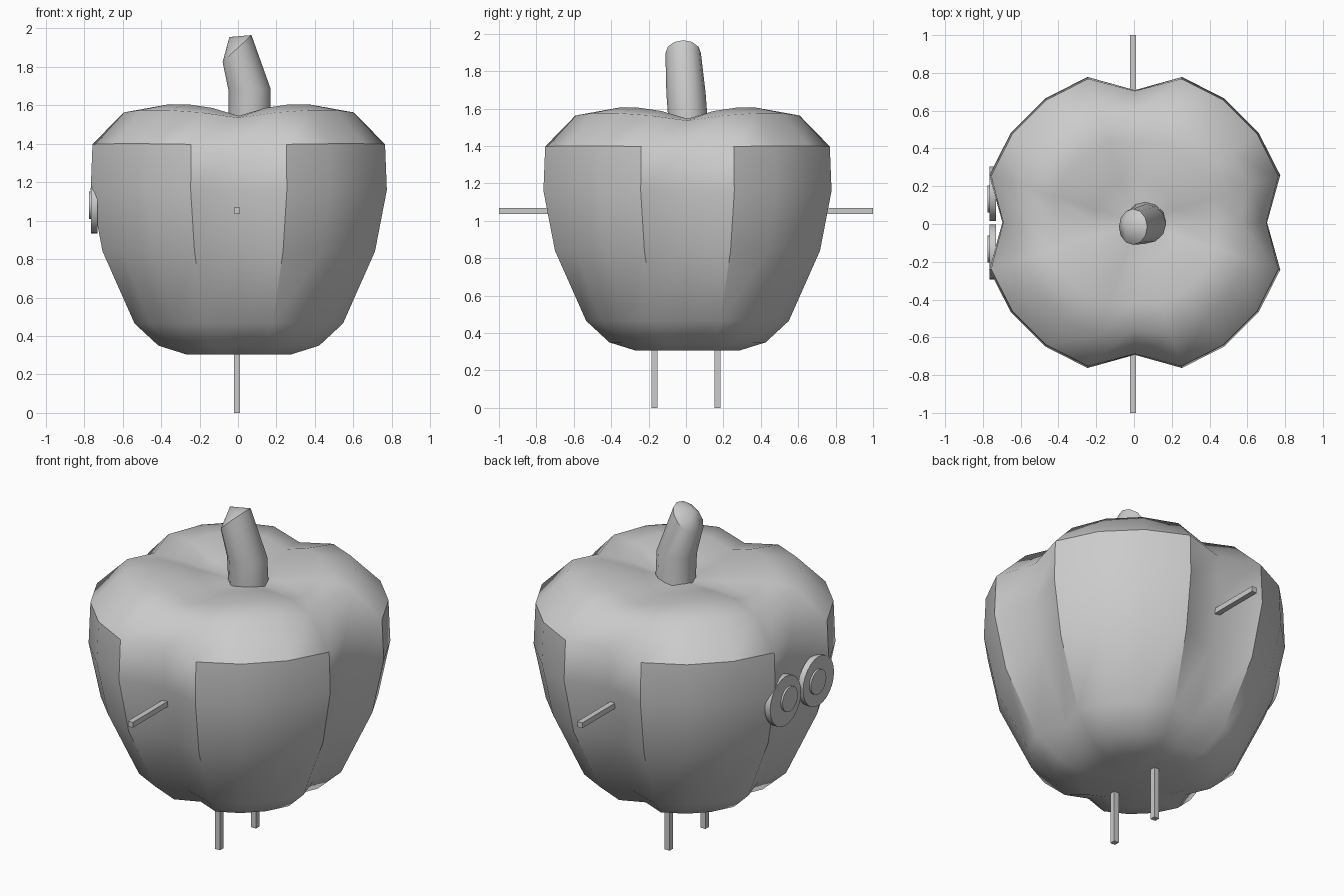
import bpy, bmesh
from math import sin, cos, tau, pi, radians

if "Cube" in bpy.data.objects:
    bpy.data.objects.remove(bpy.data.objects["Cube"])


def finish(name, bm, angle=None):
    bmesh.ops.recalc_face_normals(bm, faces=bm.faces[:])
    me = bpy.data.meshes.new(name)
    bm.to_mesh(me)
    bm.free()
    ob = bpy.data.objects.new(name, me)
    bpy.context.collection.objects.link(ob)
    if angle:
        bpy.ops.object.select_all(action='DESELECT')
        ob.select_set(True)
        bpy.context.view_layer.objects.active = ob
        bpy.ops.object.shade_smooth_by_angle(angle=radians(angle))
    return ob


def loft(name, rings, bottom, top, angle):
    """Skin a stack of point rings, closing each end with a fan."""
    bm = bmesh.new()
    loops = [[bm.verts.new(p) for p in ring] for ring in rings]
    n = len(loops[0])
    for a, b in zip(loops, loops[1:]):
        for i in range(n):
            j = (i + 1) % n
            bm.faces.new((a[i], a[j], b[j], b[i]))
    for loop, tip in ((loops[0], bottom), (loops[-1], top)):
        v = bm.verts.new(tip)
        for i in range(n):
            bm.faces.new((loop[i], loop[(i + 1) % n], v))
    return finish(name, bm, angle)


def box(name, x, y, z):
    bm = bmesh.new()
    bmesh.ops.create_cube(bm, size=1)
    for v in bm.verts:
        v.co = [lo + (c + 0.5) * (hi - lo) for c, (lo, hi) in zip(v.co, (x, y, z))]
    return finish(name, bm)


def disc(name, r, x0, x1, y, z, sides=24):
    rings = [[(x, y + r * cos(tau * i / sides), z + r * sin(tau * i / sides))
              for i in range(sides)] for x in (x0, x1)]
    return loft(name, rings, (x0, y, z), (x1, y, z), 30)


# Four-lobed body: radius, height, groove scale, groove drop
profile = [(0.29, 0.305, 0.80, 0.0), (0.44, 0.35, 0.82, 0.0),
           (0.57, 0.465, 0.85, 0.0), (0.745, 0.84, 0.86, 0.0),
           (0.81, 1.16, 0.865, 0.0), (0.80, 1.40, 0.87, 0.01),
           (0.63, 1.575, 0.89, 0.04), (0.45, 1.605, 0.95, 0.06),
           (0.22, 1.56, 1.0, 0.025)]
SIDES = 20
body_rings = []
for r, z, groove, drop in profile:
    ring = []
    for i in range(SIDES):
        a = tau * i / SIDES
        rr = r * groove if i % 5 == 0 else r
        ring.append((rr * cos(a) + 0.004, rr * sin(a) + 0.008,
                     z - drop * max(0, cos(4 * a))))
    body_rings.append(ring)
loft("pepper_body", body_rings, (0, 0, 0.31), (0.03, 0.01, 1.525), 40)

# Bent stem: each ring spans a left and a right point, half depth in y
stem = [((-0.05, 1.48), (0.17, 1.48), 0.105), ((-0.05, 1.68), (0.17, 1.685), 0.105),
        ((-0.08, 1.825), (0.07, 1.965), 0.095)]
stem_rings = []
for k, ((xa, za), (xb, zb), d) in enumerate(stem):
    ring = []
    for i in range(12):
        a = tau * i / 12
        t = (1 + cos(a)) / 2
        ring.append((xa + (xb - xa) * t, 0.015 - 0.015 * k + d * sin(a),
                     za + (zb - za) * t))
    stem_rings.append(ring)
loft("stem", stem_rings, (0.06, 0.01, 1.48), (-0.045, -0.01, 1.955), 35)

# Eyes, arms and legs on both sides
W = 0.016
for side, s, eye_y in (("left", 1, 0.16), ("right", -1, -0.148)):
    disc(side + "_eye", 0.145, -0.765, -0.73, eye_y, 1.077)
    disc(side + "_pupil", 0.072, -0.776, -0.75, s * 0.133, 1.08)
    box(side + "_arm", (-0.005 - W, -0.005 + W), sorted((s * 0.55, s)), (1.037, 1.069))
    box(side + "_leg", (-0.005 - W, -0.005 + W),
        (s * 0.168 - W, s * 0.168 + W), (0, 0.45))
